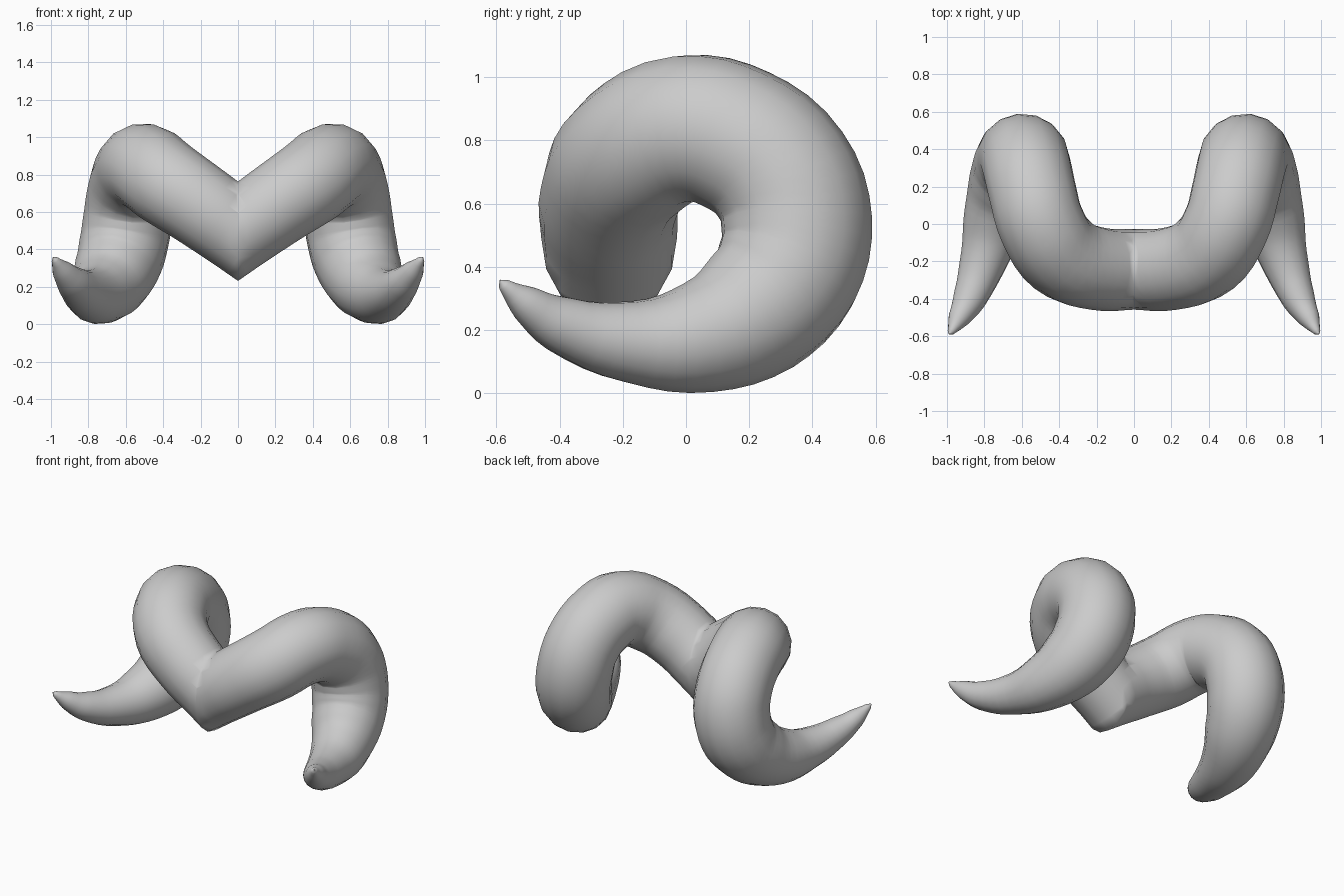
import bpy

if "Cube" in bpy.data.objects:
    bpy.data.objects.remove(bpy.data.objects["Cube"])

# Centre line of one horn: x, y, z, radius (starts past the mirror plane)
PATH = [
    (-0.25, -0.243, 0.32, 0.215), (0.00, -0.243, 0.493, 0.215), (0.20, -0.238, 0.634, 0.223),
    (0.385, -0.165, 0.758, 0.233), (0.495, 0.00, 0.837, 0.235), (0.54, 0.16, 0.803, 0.236),
    (0.572, 0.30, 0.69, 0.238), (0.592, 0.35, 0.54, 0.24), (0.622, 0.32, 0.385, 0.236),
    (0.67, 0.21, 0.258, 0.218), (0.735, 0.04, 0.176, 0.178), (0.80, -0.18, 0.163, 0.13),
    (0.88, -0.40, 0.22, 0.09), (0.937, -0.505, 0.285, 0.058), (0.978, -0.575, 0.343, 0.02),
    (0.988, -0.588, 0.357, 0.003),
]

# Tapered tube swept along the spiral
curve = bpy.data.curves.new("horn_path", 'CURVE')
curve.dimensions = '3D'
curve.bevel_depth = 1.0
curve.bevel_resolution = 6
curve.resolution_u = 4
curve.use_fill_caps = True
spline = curve.splines.new('BEZIER')
spline.bezier_points.add(len(PATH) - 1)
for p, (x, y, z, r) in zip(spline.bezier_points, PATH):
    p.co = (x, y, z)
    p.radius = r
    p.handle_left_type = p.handle_right_type = 'AUTO'
path = bpy.data.objects.new("horn_path", curve)
bpy.context.collection.objects.link(path)

# Convert to a mesh part
bpy.context.view_layer.update()
mesh = bpy.data.meshes.new_from_object(path.evaluated_get(bpy.context.evaluated_depsgraph_get()))
bpy.data.objects.remove(path)
horns = bpy.data.objects.new("curled_horns", mesh)
bpy.context.collection.objects.link(horns)
for f in mesh.polygons:
    f.use_smooth = True

# Cut at the centre plane and mirror into the pair
mirror = horns.modifiers.new("Mirror", 'MIRROR')
mirror.use_axis = (True, False, False)
mirror.use_bisect_axis = (True, False, False)
mirror.use_clip = True
mirror.merge_threshold = 0.002
